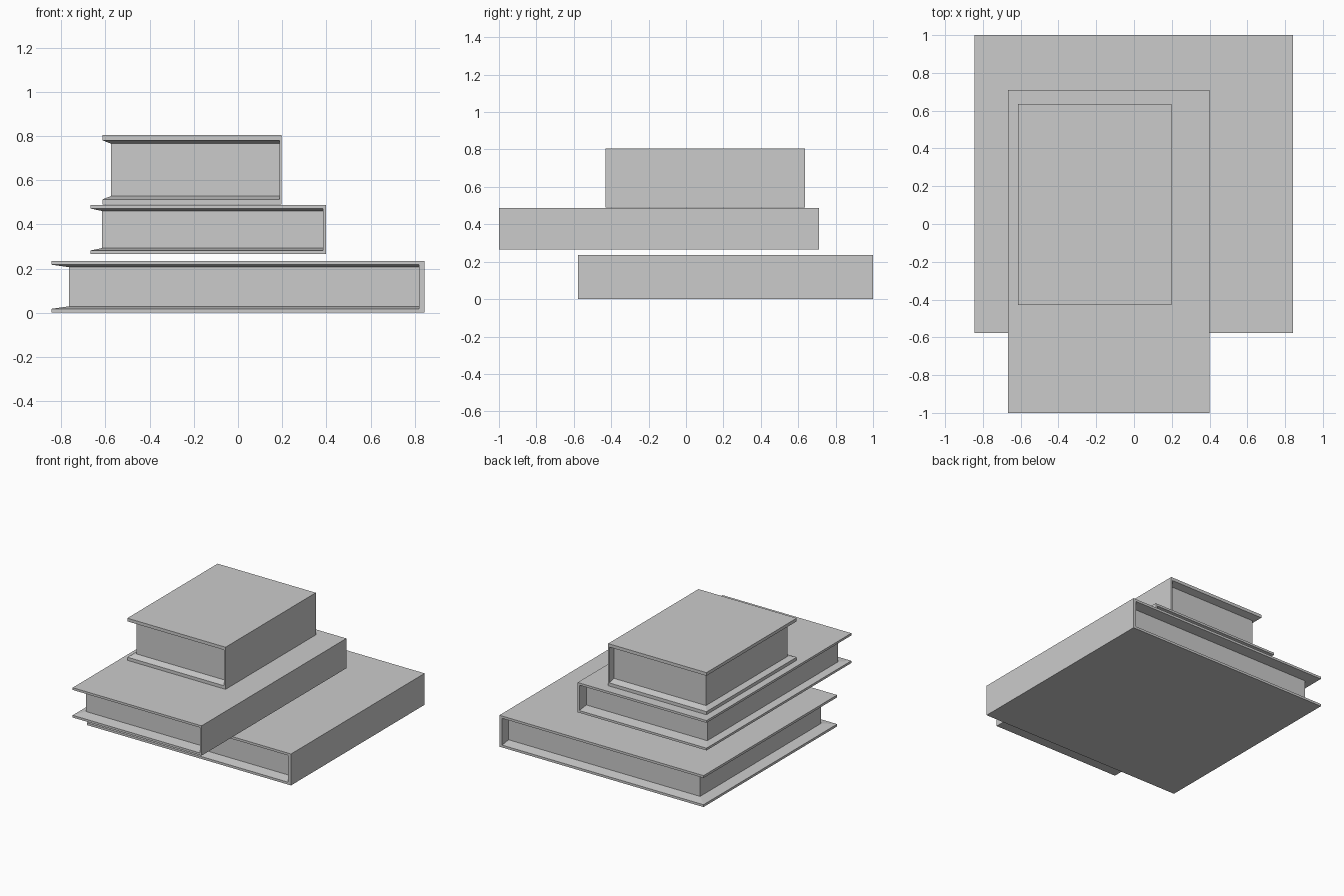
import bpy, bmesh

if "Cube" in bpy.data.objects:
    bpy.data.objects.remove(bpy.data.objects["Cube"])


def book(name, x, y, z):
    """Closed book: spine on +x, pages recessed on the other three sides."""
    w, d, h = x[1] - x[0], y[1] - y[0], z[1] - z[0]
    bm = bmesh.new()

    def ring(spine, left, ends, lid):
        # eight corners running round the C-shaped opening
        xs, xl = x[1] - spine * w, x[0] + left * w
        ya, yb = y[0] + ends * d, y[1] - ends * d
        za, zb = z[0] + lid * h, z[1] - lid * h
        path = [(xs, yb), (xl, yb), (xl, ya), (xs, ya)]
        return [bm.verts.new((*p, za)) for p in path] + \
               [bm.verts.new((*p, zb)) for p in reversed(path)]

    outer = ring(0, 0, 0, 0)
    rim = ring(0.0135, 0, 0, 0.075)
    pages = ring(0.0135, 0.048, 0.048, 0.123)

    # cover edge, then the sloping inside of the cover
    for a, b in ((outer, rim), (rim, pages)):
        for i in range(8):
            j = (i + 1) % 8
            bm.faces.new((a[i], a[j], b[j], b[i]))
    # outer cover: bottom, top and spine
    bm.faces.new(outer[:4])
    bm.faces.new(outer[4:])
    bm.faces.new((outer[0], outer[3], outer[4], outer[7]))
    # page block sides
    for i in range(3):
        bm.faces.new((pages[i], pages[i + 1], pages[6 - i], pages[7 - i]))

    bmesh.ops.recalc_face_normals(bm, faces=bm.faces)
    mesh = bpy.data.meshes.new(name)
    bm.to_mesh(mesh)
    bm.free()
    bpy.context.collection.objects.link(bpy.data.objects.new(name, mesh))


# stack of three books
book("bottom_book", (-0.845, 0.843), (-0.578, 1.0), (0.0, 0.235))
book("middle_book", (-0.667, 0.399), (-1.0, 0.71), (0.265, 0.488))
book("top_book", (-0.614, 0.198), (-0.43, 0.636), (0.489, 0.804))
